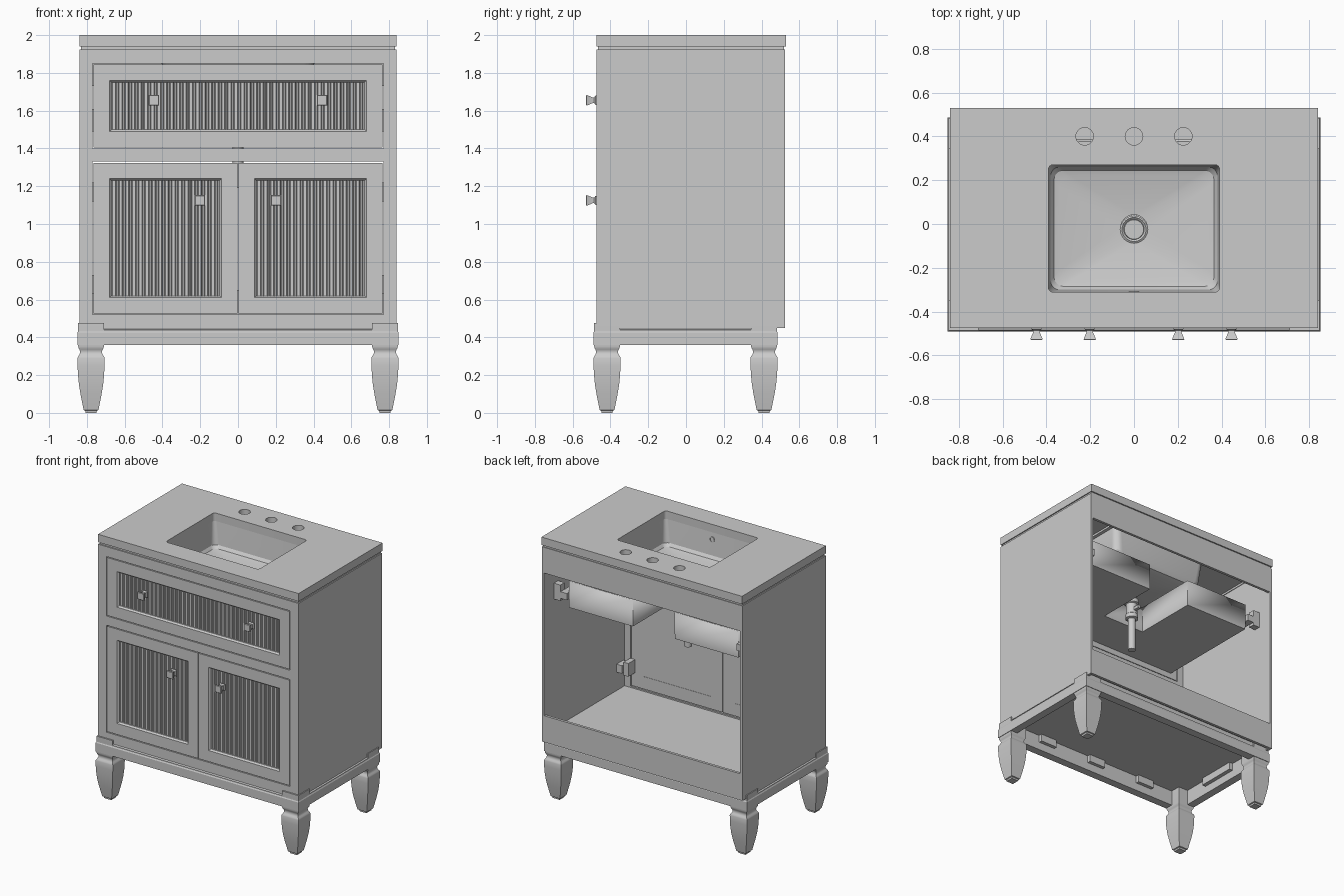
import bpy, bmesh, math

if "Cube" in bpy.data.objects:
    bpy.data.objects.remove(bpy.data.objects["Cube"])

# ---------- helpers ----------
def finish(name, bm):
    bmesh.ops.recalc_face_normals(bm, faces=bm.faces)
    me = bpy.data.meshes.new(name)
    bm.to_mesh(me)
    bm.free()
    ob = bpy.data.objects.new(name, me)
    bpy.context.collection.objects.link(ob)
    return ob

def loft(name, loops, ring=False):
    """Skin a list of equal point loops; ring joins last to first, else caps the ends."""
    bm = bmesh.new()
    vs = [[bm.verts.new(p) for p in lp] for lp in loops]
    n = len(vs[0])
    pairs = list(zip(vs, vs[1:])) + ([(vs[-1], vs[0])] if ring else [])
    for a, b in pairs:
        for i in range(n):
            j = (i + 1) % n
            bm.faces.new((a[i], a[j], b[j], b[i]))
    if not ring:
        bm.faces.new(vs[0])
        bm.faces.new(vs[-1])
    return finish(name, bm)

def rect_z(cx, cy, hx, hy, z):
    return [(cx - hx, cy - hy, z), (cx + hx, cy - hy, z), (cx + hx, cy + hy, z), (cx - hx, cy + hy, z)]

def rect_y(x0, x1, z0, z1, y):
    return [(x0, y, z0), (x1, y, z0), (x1, y, z1), (x0, y, z1)]

def box(name, x0, x1, y0, y1, z0, z1):
    return loft(name, [rect_y(x0, x1, z0, z1, y0), rect_y(x0, x1, z0, z1, y1)])

def round_rect(cx, cy, hx, hy, r, z, k=6):
    pts = []
    for q, (sx, sy) in enumerate(((1, 1), (-1, 1), (-1, -1), (1, -1))):
        for i in range(k + 1):
            a = math.pi / 2 * (q + (i + .02) / (k + .04))
            pts.append((cx + sx * (hx - r) + r * math.cos(a), cy + sy * (hy - r) + r * math.sin(a), z))
    return pts

def lathe(name, cx, cy, profile):
    return loft(name, [round_rect(cx, cy, r, r, r, z) for r, z in profile])

# ---------- countertop with sink and tap holes ----------
top = box("countertop", -.84, .84, -.475, .53, 1.94, 2.0)
cutters = [loft("sink_cutter", [round_rect(0, -.02, .39, .29, .02, z) for z in (1.9, 2.05)])]
cutters += [lathe("tap_cutter", x, .4, [(.04, 1.9), (.04, 2.05)]) for x in (-.225, 0, .225)]
bpy.context.view_layer.objects.active = top
for c in cutters:
    m = top.modifiers.new("cut", 'BOOLEAN')
    m.object = c
    m.solver = 'EXACT'
    bpy.ops.object.modifier_apply(modifier=m.name)
    bpy.data.objects.remove(c)

# ---------- sink basin ----------
C = (0, -.02)
basin = [(.062, .062, .062, 1.722), (.34, .24, .05, 1.74), (.365, .265, .045, 1.748), (.38, .28, .04, 1.77),
         (.395, .295, .025, 1.94), (.43, .33, .04, 1.94), (.43, .33, .04, 1.925), (.41, .31, .05, 1.92),
         (.395, .295, .06, 1.75), (.375, .275, .06, 1.715), (.34, .24, .06, 1.7), (.062, .062, .062, 1.69)]
loft("sink_basin", [round_rect(*C, hx, hy, r, z) for hx, hy, r, z in basin], ring=True)
lathe("drain_flange", 0, -.025, [(.03, 1.685), (.063, 1.69), (.063, 1.725), (.055, 1.73), (.046, 1.722), (.044, 1.728)])
lathe("drain_pipe", 0, -.025, [(.055, 1.69), (.055, 1.665), (.035, 1.66), (.035, 1.6), (.052, 1.595), (.052, 1.565),
                               (.04, 1.56), (.04, 1.48), (.046, 1.475), (.046, 1.445), (.028, 1.44), (.028, 1.19)])
box("pivot_rod", -.012, .012, -.025, .06, 1.5, 1.524)
ov = lathe("overflow_hole", 0, 0, [(.022, 0), (.022, .006), (.014, .006), (.014, .001)])
ov.rotation_euler = (-math.pi / 2, 0, 0)
ov.location = (0, -.313, 1.885)

# ---------- carcass ----------
for s, side in ((-1, "left"), (1, "right")):
    xs = sorted((s * .82, s * .84))
    box(side + "_side_panel", *xs, -.437, .525, .45, 1.925)
    box(side + "_front_stile", *sorted((s * .77, s * .84)), -.475, -.437, .45, 1.925)
    box(side + "_top_support", *sorted((s * .815, s * .832)), -.465, .52, 1.925, 1.94)
for nm, z0, z1 in (("top", 1.85, 1.925), ("middle", 1.33, 1.40), ("bottom", .45, .52)):
    box(nm + "_front_rail", -.77, .77, -.475, -.437, z0, z1)
box("front_top_support", -.815, .815, -.465, -.445, 1.925, 1.94)
box("back_top_support", -.815, .815, .505, .52, 1.925, 1.94)
box("upper_back_rail", -.82, .82, .505, .525, 1.73, 1.925)
box("lower_back_rail", -.82, .82, .505, .525, .45, .65)
box("cabinet_floor", -.82, .82, -.437, .505, .475, .51)

# ---------- doors and drawer front with beadboard ----------
def panel_front(name, x0, x1, z0, z1, w=.084):
    prof = [(0, -.475), (w, -.475), (w + .004, -.47), (w + .01, -.463), (w + .01, -.44), (0, -.44)]
    loft(name + "_frame", [rect_y(x0 + d, x1 - d, z0 + d, z1 - d, y) for d, y in prof], ring=True)
    a, b = x0 + w, x1 - w
    n = round((b - a) / .034)
    p = (b - a) / n
    pts = []
    for i in range(n):
        for f, y in ((0, -.449), (.1, -.456), (.32, -.456), (.4, -.451), (.48, -.456), (.9, -.456)):
            pts.append((a + (i + f) * p, y))
    pts += [(b, -.449), (b, -.442), (a, -.442)]
    loft(name + "_beadboard", [[(x, y, z) for x, y in pts] for z in (z0 + w, z1 - w)])

def knob(name, x, z):
    prof = [(.024, -.474), (.024, -.479), (.015, -.486), (.015, -.494), (.026, -.52), (.028, -.526), (.024, -.53)]
    loft(name, [rect_y(x - h, x + h, z - h, z + h, y) for h, y in prof])

g = .006
panel_front("drawer_front", -.77 + g, .77 - g, 1.40 + g, 1.85 - g)
for s, side in ((-1, "left"), (1, "right")):
    xs = sorted((s * .003, s * (.77 - g)))
    panel_front(side + "_door", *xs, .52 + g, 1.33 - g)
    knob(side + "_drawer_knob", s * .445, 1.655)
    knob(side + "_door_knob", s * .202, 1.125)
    # hinges and drawer runners
    for z in (.68, 1.17):
        box(side + "_hinge", *sorted((s * .735, s * .775)), -.44, -.36, z - .05, z + .05)
        box(side + "_hinge_plate", *sorted((s * .775, s * .82)), -.42, -.34, z - .03, z + .03)
    box(side + "_drawer_runner", *sorted((s * .712, s * .765)), -.437, .41, 1.51, 1.56)
    box(side + "_runner_bracket", *sorted((s * .765, s * .82)), .36, .41, 1.49, 1.61)

# ---------- U-shaped drawer box around the drain ----------
outline = [(-.705, -.432), (.705, -.432), (.705, .38), (.18, .38), (.18, -.12), (-.18, -.12), (-.18, .38), (-.705, .38)]
bm = bmesh.new()
lo = [bm.verts.new((x, y, 1.45)) for x, y in outline]
hi = [bm.verts.new((x, y, 1.645)) for x, y in outline]
bm.faces.new(lo)
for i in range(8):
    j = (i + 1) % 8
    bm.faces.new((lo[i], lo[j], hi[j], hi[i]))
drawer = finish("drawer_box", bm)
sol = drawer.modifiers.new("walls", 'SOLIDIFY')
sol.thickness = .016
sol.offset = 0

# ---------- base frame ----------
by = -.0025
base = [(0, .36), (0, .425), (.004, .432), (.004, .44), (.014, .445), (.014, .475), (.06, .475), (.06, .36)]
loft("base_frame", [rect_z(0, by, .85 - d, .4875 - d, z) for d, z in base[:4]]
     + [rect_z(0, by, .85 - d, .472 - (d - .014), z) for d, z in base[4:]], ring=True)
for x in (-.45, 0, .45):
    for s, nm in ((-1, "front"), (1, "back")):
        box(nm + "_base_clip", x - .07, x + .07, *sorted((by + s * .40, by + s * .432)), .42, .475)
for s, nm in ((-1, "left"), (1, "right")):
    box(nm + "_base_clip", *sorted((s * .76, s * .795)), -.15, .15, .42, .475)

# ---------- legs: square section with cove neck and tapered foot ----------
leg = [(.068, .475), (.068, .352), (.066, .343), (.061, .335), (.058, .325), (.059, .315), (.063, .306), (.069, .298),
       (.072, .29), (.0715, .25), (.069, .2), (.064, .15), (.056, .1), (.046, .05), (.039, .015), (.031, .012), (.029, 0)]
for sx, a in ((-1, "left"), (1, "right")):
    for y, b in ((-.418, "front"), (.413, "back")):
        loft(f"{b}_{a}_leg", [rect_z(sx * .778, y, h, h, z) for h, z in leg])

# ---------- smooth curved surfaces, keep edges sharp ----------
bpy.ops.object.select_all(action='SELECT')
bpy.ops.object.shade_smooth_by_angle(angle=math.radians(28))
